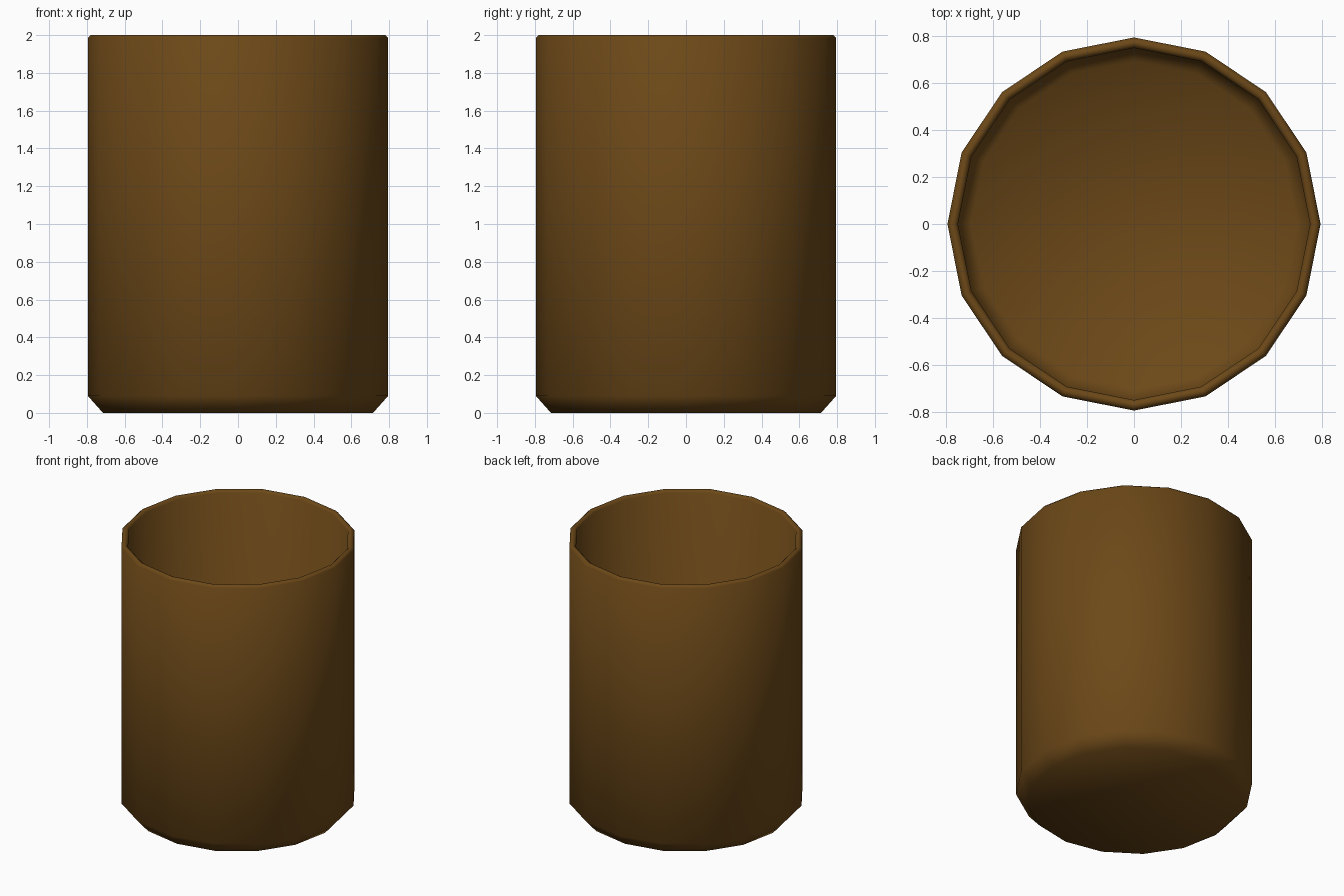
import bpy, bmesh
from math import cos, sin, pi

if "Cube" in bpy.data.objects:
    bpy.data.objects.remove(bpy.data.objects["Cube"])

SIDES = 16
# Profile (radius, height): outer base, chamfer, wall, rounded rim, inner wall, inner floor
PROFILE = [(0.715, 0.0), (0.795, 0.09), (0.795, 1.985), (0.78, 2.0),
           (0.765, 2.0), (0.75, 1.985), (0.75, 0.11), (0.695, 0.05)]

bm = bmesh.new()
rings = [[bm.verts.new((r * cos(2 * pi * i / SIDES), r * sin(2 * pi * i / SIDES), z))
          for i in range(SIDES)] for r, z in PROFILE]

# Walls and rim
for a, b in zip(rings, rings[1:]):
    for i in range(SIDES):
        j = (i + 1) % SIDES
        bm.faces.new((a[i], a[j], b[j], b[i]))

# Underside and inner floor
bm.faces.new(rings[0][::-1])
bm.faces.new(rings[-1])
for f in bm.faces:
    f.smooth = True

mesh = bpy.data.meshes.new("cup")
bm.to_mesh(mesh)
bm.free()
cup = bpy.data.objects.new("cup", mesh)
bpy.context.collection.objects.link(cup)

# Dark brown
brown = bpy.data.materials.new("brown")
brown.diffuse_color = (0.15, 0.065, 0.009, 1)
brown.use_nodes = True
brown.node_tree.nodes["Principled BSDF"].inputs["Base Color"].default_value = brown.diffuse_color
mesh.materials.append(brown)
